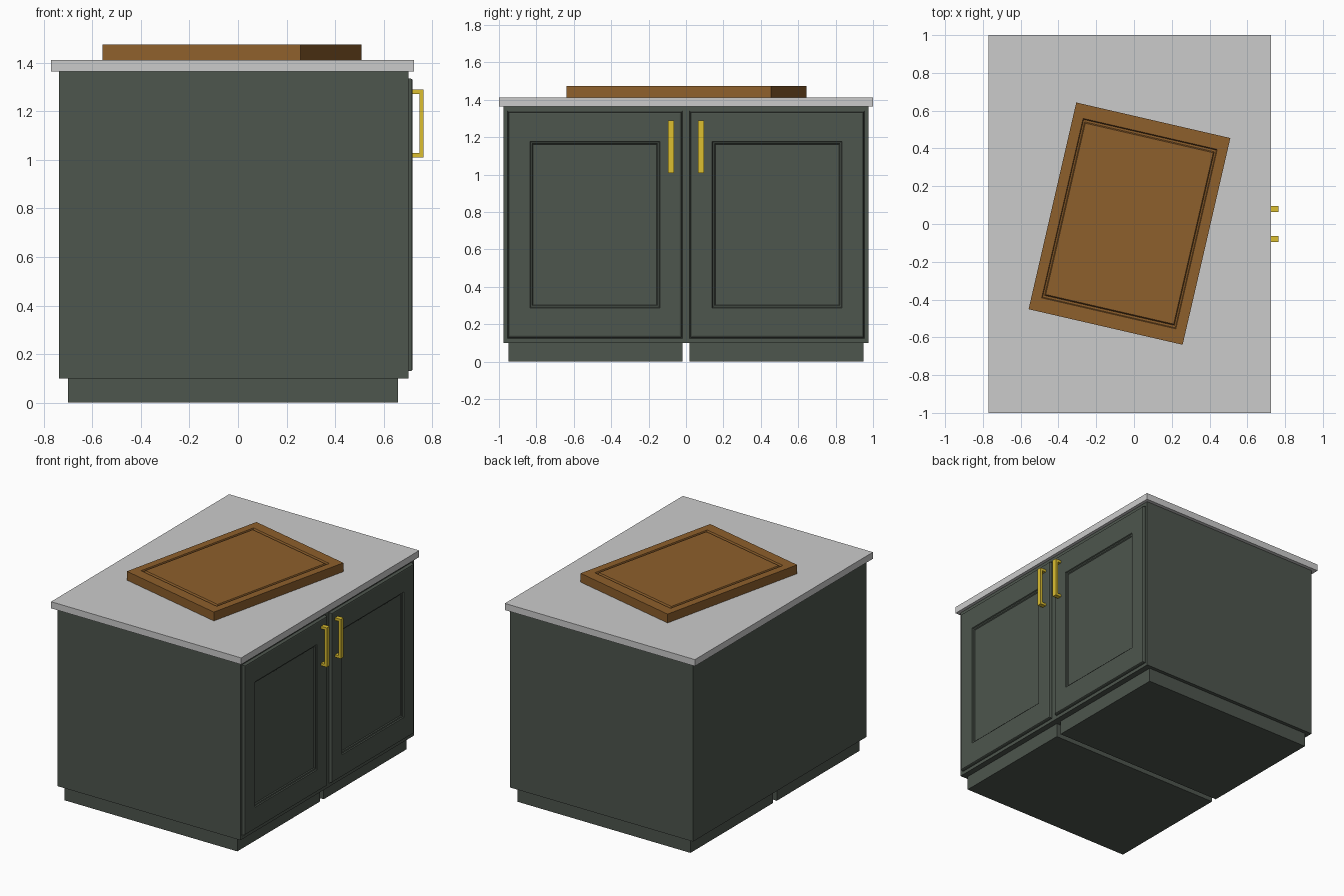
import bpy, bmesh, math
from mathutils import Matrix

if "Cube" in bpy.data.objects:
    bpy.data.objects.remove(bpy.data.objects["Cube"])


def material(name, rgb):
    m = bpy.data.materials.new(name)
    m.diffuse_color = (*rgb, 1)
    m.use_nodes = True
    m.node_tree.nodes["Principled BSDF"].inputs["Base Color"].default_value = m.diffuse_color
    return m


GREEN = material("dark_green_paint", (0.075, 0.092, 0.075))
WOOD = material("wood", (0.27, 0.115, 0.025))
BRASS = material("brass", (0.72, 0.52, 0.03))


def finish(name, bm, mat=None):
    bmesh.ops.recalc_face_normals(bm, faces=bm.faces[:])
    mesh = bpy.data.meshes.new(name)
    bm.to_mesh(mesh)
    bm.free()
    if mat:
        mesh.materials.append(mat)
    ob = bpy.data.objects.new(name, mesh)
    bpy.context.collection.objects.link(ob)
    return ob


def ring_solid(name, half_u, half_v, rings, mat, matrix):
    """Stack of rectangles (margin_u, margin_v, height), capped at both ends."""
    bm = bmesh.new()
    loops = []
    for mu, mv, h in rings:
        u, v = half_u - mu, half_v - mv
        loops.append([bm.verts.new(matrix @ p) for p in
                      (Matrix.Translation((su * u, sv * v, h)).translation
                       for su, sv in ((-1, -1), (1, -1), (1, 1), (-1, 1)))])
    for a, b in zip(loops, loops[1:]):
        for i in range(4):
            j = (i + 1) % 4
            bm.faces.new((a[i], a[j], b[j], b[i]))
    bm.faces.new(loops[0][::-1])
    bm.faces.new(loops[-1])
    return finish(name, bm, mat)


def box(name, x, y, z, mat=None):
    centre = Matrix.Translation(((x[0] + x[1]) / 2, (y[0] + y[1]) / 2, 0))
    return ring_solid(name, (x[1] - x[0]) / 2, (y[1] - y[0]) / 2,
                      [(0, 0, z[0]), (0, 0, z[1])], mat, centre)


# Cabinet with moulded door front: margins in y and z, position in x
CABINET = [
    (0, 0, -0.738), (0, 0, 0.702), (0.020, 0.024, 0.702), (0.022, 0.026, 0.696),
    (0.024, 0.029, 0.696), (0.025, 0.030, 0.713), (0.028, 0.033, 0.718),
    (0.034, 0.039, 0.72),
    (0.140, 0.187, 0.72), (0.144, 0.191, 0.713), (0.152, 0.199, 0.711),
    (0.157, 0.204, 0.705),
]
# Handle side profile (x, z)
HANDLE = [(0.715, 1.01), (0.765, 1.01), (0.765, 1.29), (0.715, 1.29),
          (0.715, 1.272), (0.748, 1.272), (0.748, 1.028), (0.715, 1.028)]

for side, s in (("left", -1), ("right", 1)):
    # local u, v, height -> world y, z, x
    place = (Matrix.Translation((0, s * 0.4875, 0.7325))
             @ Matrix(((0, 0, 1, 0), (1, 0, 0, 0), (0, 1, 0, 0), (0, 0, 0, 1))))
    ring_solid(side + "_cabinet", 0.4875, 0.6325, CABINET, GREEN, place)

    # Recessed plinth below each cabinet
    box(side + "_plinth", (-0.70, 0.66), sorted((s * 0.02, s * 0.95)), (0, 0.102), GREEN)

    # Square bar handle
    bm = bmesh.new()
    face = bm.faces.new([bm.verts.new((x, s * 0.079 - 0.016, z)) for x, z in HANDLE])
    ext = bmesh.ops.extrude_face_region(bm, geom=[face], use_keep_orig=True)
    new_verts = [g for g in ext["geom"] if isinstance(g, bmesh.types.BMVert)]
    bmesh.ops.translate(bm, verts=new_verts, vec=(0, 0.032, 0))
    finish(side + "_handle", bm, BRASS)

# Worktop
box("worktop", (-0.77, 0.725), (-1, 1), (1.365, 1.412))

# Cutting board with a juice groove, turned on the worktop
BOARD = [
    (0, 0, 0), (0, 0, 0.063), (0.054, 0.074, 0.063), (0.058, 0.079, 0.051),
    (0.066, 0.090, 0.051), (0.071, 0.096, 0.063),
]
ring_solid("cutting_board", 0.4185, 0.5615, BOARD, WOOD,
           Matrix.Translation((-0.024, 0.002, 1.412))
           @ Matrix.Rotation(math.radians(-13), 4, 'Z'))
